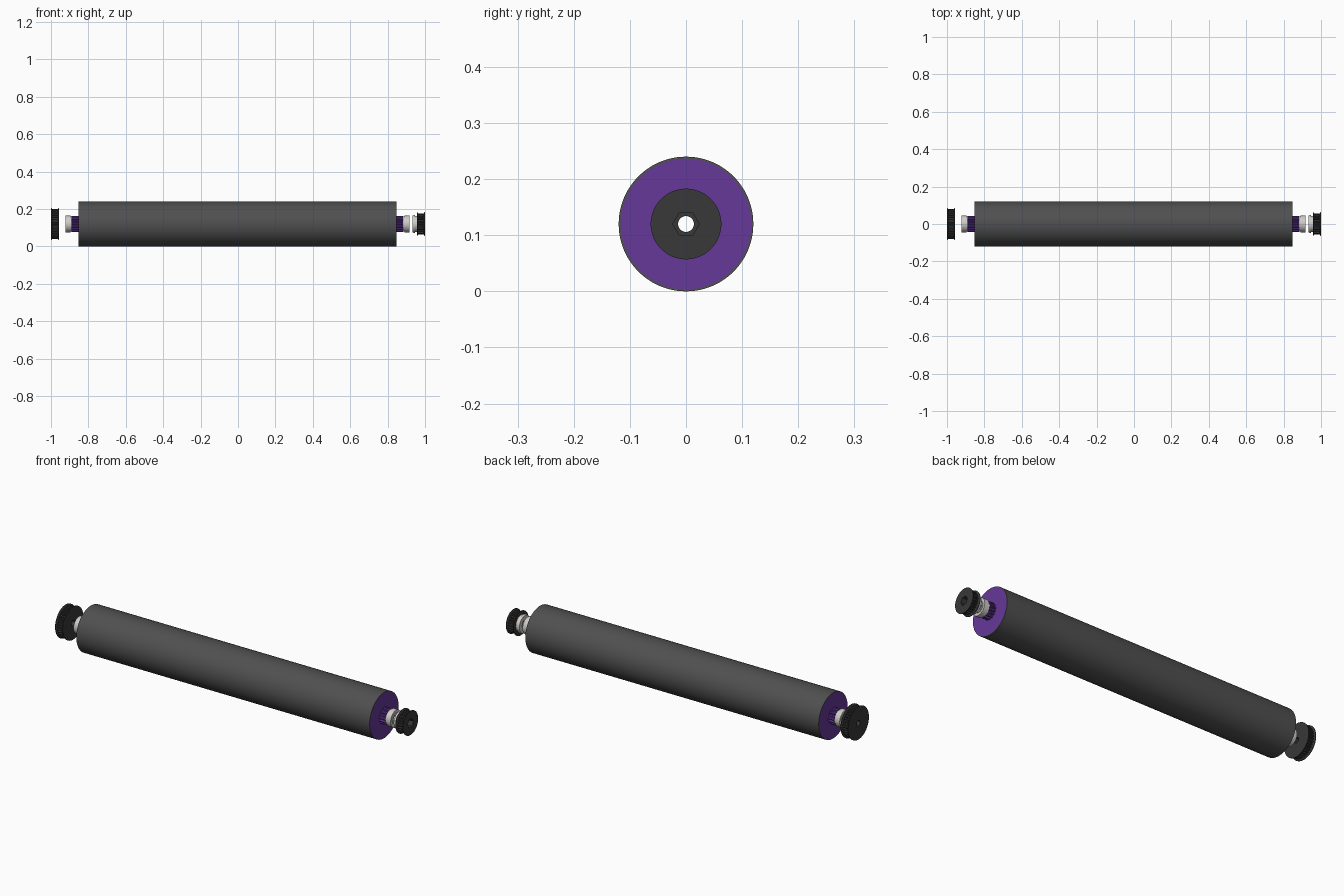
import bpy, bmesh, math

if "Cube" in bpy.data.objects:
    bpy.data.objects.remove(bpy.data.objects["Cube"])

ZC = 0.12  # axis height


def material(name, rgb):
    m = bpy.data.materials.new(name)
    m.diffuse_color = (*rgb, 1)
    m.use_nodes = True
    m.node_tree.nodes["Principled BSDF"].inputs["Base Color"].default_value = m.diffuse_color
    return m


purple = material("purple", (0.13, 0.04, 0.32))
black = material("black", (0.04, 0.04, 0.04))
rubber = material("rubber", (0.08, 0.08, 0.08))
metal = material("metal", (0.62, 0.60, 0.58))


def hexagon(r):
    """Radius of a hexagon with corners on the y axis."""
    def f(a):
        return r * math.cos(math.pi / 6) / math.cos(a % (math.pi / 3) - math.pi / 6)
    return f


def teeth(lo, hi, n):
    """Radius alternating between tooth tips and roots."""
    def f(a):
        return hi if (a * n / math.tau + 0.25) % 1 < 0.5 else lo
    return f


def ring_part(name, sections, mat, n=96):
    """Closed loop of (x, radius or radius function) sections round the x axis."""
    bm = bmesh.new()
    loops = []
    for x, r in sections:
        loop = []
        for i in range(n):
            a = math.tau * i / n
            rad = r(a) if callable(r) else r
            loop.append(bm.verts.new((x, rad * math.cos(a), rad * math.sin(a) + ZC)))
        loops.append(loop)
    for p, q in zip(loops, loops[1:] + loops[:1]):
        for i in range(n):
            j = (i + 1) % n
            bm.faces.new((p[i], p[j], q[j], q[i]))
    bmesh.ops.recalc_face_normals(bm, faces=bm.faces)
    me = bpy.data.meshes.new(name)
    bm.to_mesh(me)
    bm.free()
    ob = bpy.data.objects.new(name, me)
    bpy.context.collection.objects.link(ob)
    me.materials.append(mat)
    bpy.context.view_layer.objects.active = ob
    ob.select_set(True)
    bpy.ops.object.shade_smooth_by_angle(angle=math.radians(30))
    ob.select_set(False)
    return ob


def tube(name, x0, x1, outer, inner, mat, n=96):
    return ring_part(name, [(x0, inner), (x0, outer), (x1, outer), (x1, inner)], mat, n)


def pulley(name, x0, x1, flange, count, bore):
    """Toothed belt pulley with a chamfered flange at each end."""
    t, n = 0.007, count * 6
    tube(name + "_teeth", x0 + t, x1 - t, teeth(flange - 0.014, flange - 0.007, count), bore, black, n)
    ring_part(name + "_left_flange", [(x0, bore), (x0, flange), (x0 + 0.003, flange),
              (x0 + t, flange - 0.006), (x0 + t, bore)], black)
    ring_part(name + "_right_flange", [(x1, bore), (x1, flange), (x1 - 0.003, flange),
              (x1 - t, flange - 0.006), (x1 - t, bore)], black)


hex_bore = hexagon(0.0235)

# Roller: rubber sleeve over a purple tube
tube("roller_sleeve", -0.853, 0.847, 0.12, 0.1165, rubber)
tube("roller_core", -0.853, 0.847, 0.1165, 0.095, purple)

# End plugs, splined hubs and flanged bearings
for side, s in (("left", -1), ("right", 1)):
    e = 0.85 * s - 0.003
    tube(side + "_end_plug", e - 0.05 * s, e, 0.1165, hex_bore, purple)
    tube(side + "_hub", e, e + 0.036 * s, 0.034, hex_bore, purple)
    tube(side + "_hub_splines", e, e + 0.036 * s, teeth(0.034, 0.042, 16), 0.032, purple)
    b = e + 0.036 * s
    ring_part(side + "_bearing", [
        (b, hex_bore), (b, 0.041), (b + 0.006 * s, 0.041), (b + 0.006 * s, 0.045),
        (b + 0.033 * s, 0.045), (b + 0.033 * s, 0.036), (b + 0.030 * s, 0.036),
        (b + 0.030 * s, 0.029), (b + 0.033 * s, 0.029), (b + 0.033 * s, hex_bore)], metal)

# Outer bearing beside the small pulley
ring_part("outer_bearing", [(0.934, hex_bore), (0.934, 0.045), (0.940, 0.048),
          (0.946, 0.048), (0.946, 0.044), (0.956, 0.044), (0.956, hex_bore)], metal)

# Belt pulleys
pulley("large_pulley", -1.0, -0.956, 0.086, 36, 0.014)
pulley("small_pulley", 0.956, 1.0, 0.063, 24, hex_bore)
